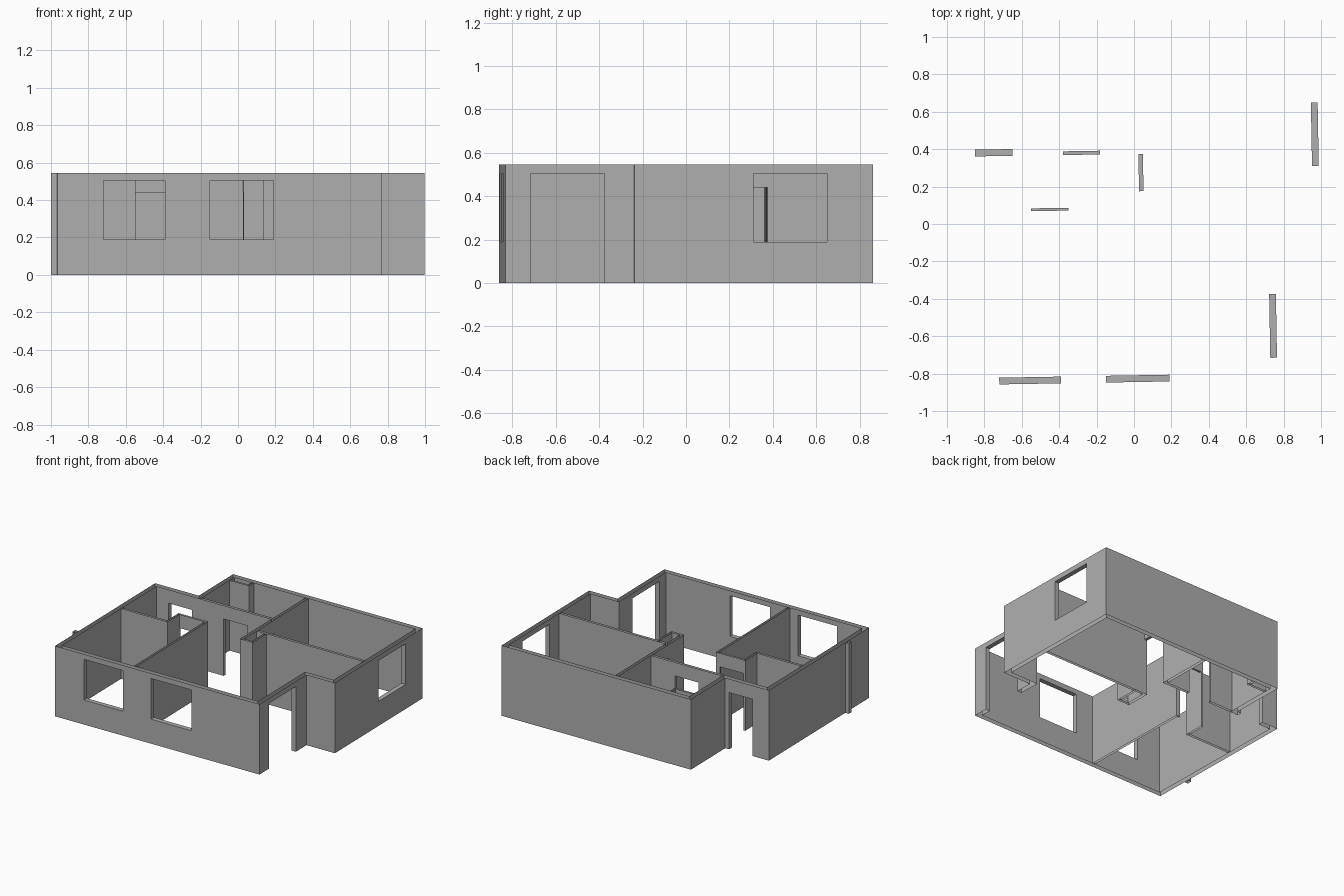
import bpy, bmesh, math
from mathutils import Matrix

cube = bpy.data.objects.get("Cube")
if cube:
    bpy.data.objects.remove(cube, do_unlink=True)

HEIGHT = 0.545
SILL, WINDOW_TOP, DOOR_TOP = 0.19, 0.505, 0.44
T = 0.036                      # outer wall thickness
TURN = Matrix.Rotation(math.radians(1), 4, 'Z')

plaster = bpy.data.materials.new("grey plaster")
plaster.use_nodes = True
GREY = (0.43, 0.43, 0.43, 1)
plaster.diffuse_color = GREY
plaster.node_tree.nodes["Principled BSDF"].inputs["Base Color"].default_value = GREY


def box(name, x0, x1, y0, y1, z0=0.0, z1=HEIGHT):
    bm = bmesh.new()
    bmesh.ops.create_cube(bm, size=1)
    for v in bm.verts:
        v.co.x = x1 if v.co.x > 0 else x0
        v.co.y = y1 if v.co.y > 0 else y0
        v.co.z = z1 if v.co.z > 0 else z0
    mesh = bpy.data.meshes.new(name)
    bm.to_mesh(mesh)
    bm.free()
    obj = bpy.data.objects.new(name, mesh)
    bpy.context.scene.collection.objects.link(obj)
    return obj


def build(name, walls, openings=()):
    """Join wall boxes, cut the openings, and leave top and bottom uncapped."""
    obj = box(name, *walls[0])
    helpers = []
    for op, parts in (('UNION', walls[1:]), ('DIFFERENCE', openings)):
        for p in parts:
            helper = box("helper", *p)
            helper.hide_render = True
            helpers.append(helper)
            mod = obj.modifiers.new(op, 'BOOLEAN')
            mod.operation = op
            mod.solver = 'EXACT'
            mod.object = helper
    bpy.context.view_layer.update()
    graph = bpy.context.evaluated_depsgraph_get()
    mesh = bpy.data.meshes.new_from_object(obj.evaluated_get(graph))
    obj.modifiers.clear()
    obj.data = mesh
    for h in helpers:
        bpy.data.objects.remove(h, do_unlink=True)
    bm = bmesh.new()
    bm.from_mesh(mesh)
    caps = [f for f in bm.faces if abs(f.normal.z) > 0.9
            and (f.calc_center_median().z < 0.001
                 or f.calc_center_median().z > HEIGHT - 0.001)]
    bmesh.ops.delete(bm, geom=caps, context='FACES')
    bm.transform(TURN)
    bm.to_mesh(mesh)
    bm.free()
    mesh.materials.clear()
    mesh.materials.append(plaster)
    return obj


# Outer shell outline
LEFT, NOTCH, PORCH, RIGHT = -0.98, -0.61, 0.752, 0.993
FRONT, STEP, REAR, BACK = -0.845, -0.255, 0.412, 0.843
WIN = (SILL, WINDOW_TOP)
build("outer_walls", [
    (LEFT, PORCH, FRONT, FRONT + T),
    (PORCH - T, PORCH, FRONT, STEP + T),
    (PORCH - T, RIGHT, STEP, STEP + T),
    (RIGHT - T, RIGHT, STEP, BACK),
    (NOTCH, RIGHT, BACK - T, BACK),
    (NOTCH, NOTCH + T, REAR - T, BACK),
    (LEFT, NOTCH + T, REAR - T, REAR),
    (LEFT, LEFT + T, FRONT, REAR),
], [
    (-0.735, -0.405, FRONT - 0.1, FRONT + 0.1, *WIN),         # front windows
    (-0.165, 0.175, FRONT - 0.1, FRONT + 0.1, *WIN),
    (RIGHT - 0.1, RIGHT + 0.1, 0.293, 0.633, *WIN),           # side window
    (PORCH - 0.1, PORCH + 0.1, -0.728, -0.388, -0.1, WINDOW_TOP),  # entrance
    (-0.843, -0.643, REAR - 0.1, REAR + 0.1, -0.1, DOOR_TOP),      # rear door
])

# Thin room partitions with doorways
build("partition_walls", [
    (0.03, 0.054, -0.02, BACK - T),            # central wall
    (NOTCH + T, 0.054, 0.375, 0.395),          # hall wall
    (0.03, RIGHT - T, 0.155, 0.174),           # side room wall
    (0.03, 0.137, -0.02, -0.004),              # central shaft
    (0.121, 0.137, -0.02, 0.174),
], [
    (-0.374, -0.174, 0.33, 0.44, -0.1, DOOR_TOP),
    (0.0, 0.09, 0.1745, 0.3745, -0.1, DOOR_TOP),
])
build("front_room_walls", [
    (-0.335, -0.317, FRONT + T, 0.093),
    (LEFT + T, -0.549, -0.07, -0.052),
    (-0.565, -0.549, -0.07, 0.093),
    (-0.565, -0.317, 0.078, 0.093),
], [(-0.5485, -0.349, 0.06, 0.12, -0.1, DOOR_TOP)])

# Corner shaft and outside pipe post
build("corner_shaft", [
    (NOTCH + T, -0.41, 0.745, 0.76),
    (-0.425, -0.41, 0.745, BACK - T),
])
build("outside_post", [(-1.01, LEFT, -0.583, -0.547)])
